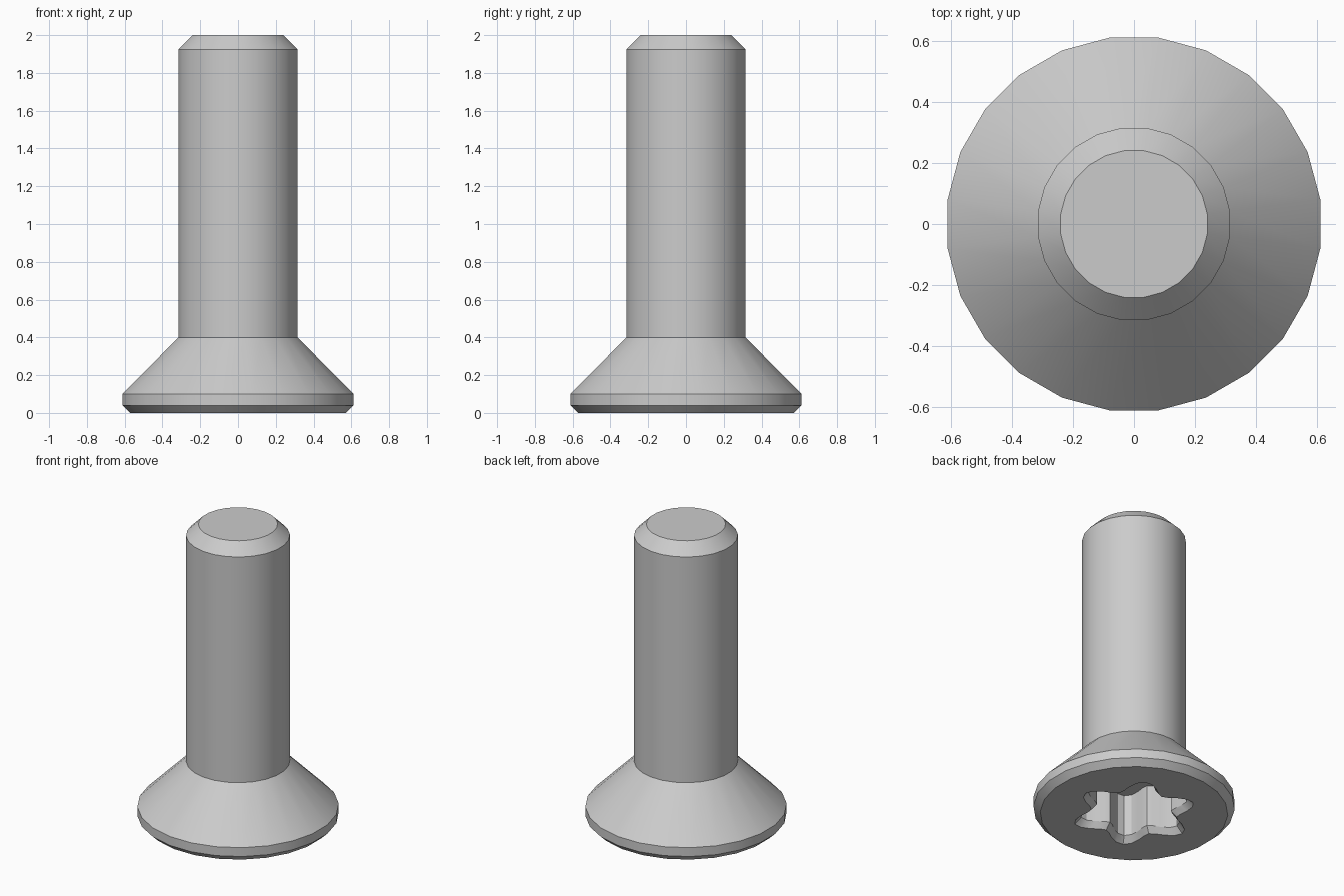
import bpy, bmesh
from math import cos, sin, pi, radians

cube = bpy.data.objects.get("Cube")
if cube:
    bpy.data.objects.remove(cube, do_unlink=True)

SIDES = 24
LOBE_POINTS = 48

# Plain steel
steel = bpy.data.materials.new("steel grey")
steel.use_nodes = True
colour = (0.6, 0.6, 0.6, 1)
steel.diffuse_color = colour
steel.node_tree.nodes["Principled BSDF"].inputs["Base Color"].default_value = colour

bm = bmesh.new()


def round_ring(radius, z):
    """Circle of vertices with a flat side facing each axis."""
    angles = [2 * pi * (i + 0.5) / SIDES for i in range(SIDES)]
    return [bm.verts.new((radius * cos(a), radius * sin(a), z)) for a in angles]


def star_ring(tip, notch, z):
    """Six-lobed outline of the driver socket."""
    mid, swing = (tip + notch) / 2, (tip - notch) / 2
    ring = []
    for i in range(LOBE_POINTS):
        a = 2 * pi * i / LOBE_POINTS
        r = mid + swing * cos(6 * a)
        ring.append(bm.verts.new((r * cos(a), r * sin(a), z)))
    return ring


def skin(rings):
    """Join successive rings with quads."""
    for low, high in zip(rings, rings[1:]):
        n = len(low)
        for i in range(n):
            j = (i + 1) % n
            bm.faces.new((low[i], low[j], high[j], high[i]))


# Head rim, countersunk cone, shank and chamfered end
profile = [(0.575, 0), (0.617, 0.04), (0.617, 0.1),
           (0.318, 0.4), (0.318, 1.925), (0.243, 2)]
body = [round_ring(r, z) for r, z in profile]
skin(body)
bm.faces.new(body[-1])

# Socket with a chamfered mouth, straight walls and flat floor
socket = [star_ring(0.385, 0.265, 0), star_ring(0.345, 0.23, 0.04),
          star_ring(0.345, 0.23, 0.32)]
skin(socket)
bm.faces.new(socket[-1])

# Flat underside between the rim and the socket mouth
border = [e for e in bm.edges if e.is_boundary]
bmesh.ops.triangle_fill(bm, edges=border, use_beauty=True, normal=(0, 0, -1))
bmesh.ops.recalc_face_normals(bm, faces=bm.faces)

mesh = bpy.data.meshes.new("countersunk_screw")
bm.to_mesh(mesh)
bm.free()
mesh.materials.append(steel)
screw = bpy.data.objects.new("countersunk_screw", mesh)
bpy.context.collection.objects.link(screw)

bpy.ops.object.select_all(action="DESELECT")
screw.select_set(True)
bpy.context.view_layer.objects.active = screw
bpy.ops.object.shade_smooth_by_angle(angle=radians(30))
